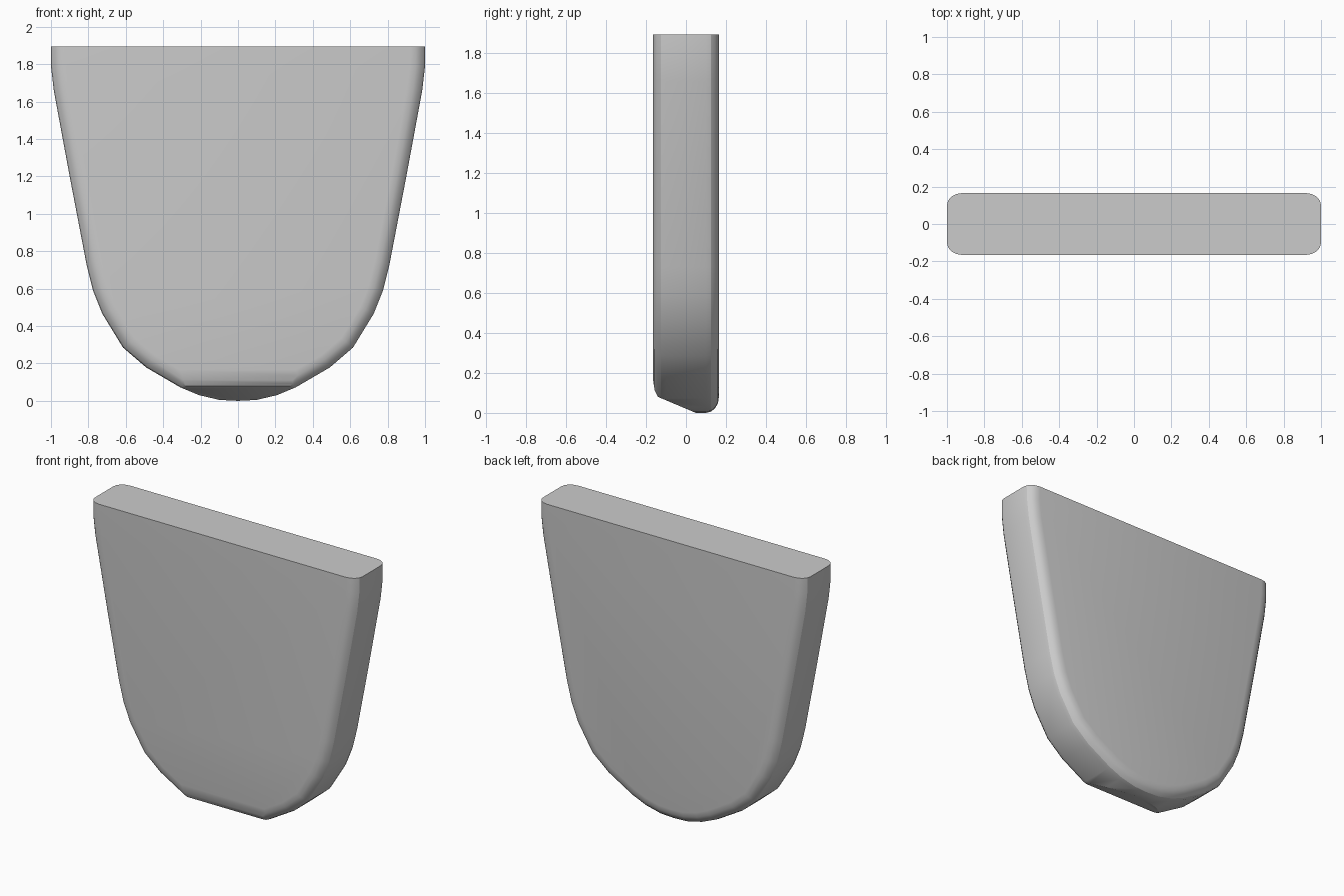
import bpy
import bmesh
import math
from mathutils import Vector

if "Cube" in bpy.data.objects:
    bpy.data.objects.remove(bpy.data.objects["Cube"])

TOP, HALF = 1.895, 0.165       # height and half thickness
RX, RY = 0.08, 0.065           # rim rounding: inward and through the depth

# Right half of the outline, top to bottom centre (x, z)
half = [(1.0, TOP), (1.0, 1.79), (0.985, 1.66), (0.90, 1.20), (0.81, 0.73),
        (0.775, 0.59), (0.725, 0.465), (0.615, 0.285), (0.49, 0.178),
        (0.31, 0.073), (0.21, 0.031), (0.10, 0.005), (0.0, 0.0)]
outline = [Vector(p) for p in half] + [Vector((-x, z)) for x, z in half[-2::-1]]


def inset(d):
    """Move the outline inward by d, keeping the flat top in place."""
    pts = []
    for i, p in enumerate(outline):
        a = outline[max(i - 1, 0)]
        b = outline[min(i + 1, len(outline) - 1)]
        t = (b - a).normalized()
        q = p + Vector((t.y, -t.x)) * d
        pts.append((q.x, TOP if i in (0, len(outline) - 1) else q.y))
    return pts


# Layers through the depth: rounded front rim, straight wall, rounded back rim
STEPS = 4
front = []
for i in range(STEPS + 1):
    a = math.pi / 2 * i / STEPS
    front.append((-HALF + RY * (1 - math.cos(a)), RX * (1 - math.sin(a))))
layers = front + [(-y, d) for y, d in reversed(front)]

bm = bmesh.new()
rings = [[bm.verts.new((x, y, z)) for x, z in inset(d)] for y, d in layers]
n = len(outline)
for r0, r1 in zip(rings, rings[1:]):
    for i in range(n - 1):
        bm.faces.new((r0[i], r0[i + 1], r1[i + 1], r1[i]))
bm.faces.new(rings[0])
bm.faces.new(rings[-1])
bm.faces.new([r[0] for r in rings] + [r[-1] for r in reversed(rings)])

# Sloped chamfer under the front, softened by two steeper cuts above it (y, z)
slope = [(0.04, 0.004), (-0.14, 0.08), (-0.156, 0.11), (-HALF, 0.165)]
for (y0, z0), (y1, z1) in zip(slope, slope[1:]):
    cut = bmesh.ops.bisect_plane(
        bm, geom=bm.verts[:] + bm.edges[:] + bm.faces[:], dist=1e-5,
        plane_co=(0, y0, z0), plane_no=(0, -(z1 - z0), y1 - y0),
        clear_outer=True)
    edges = [e for e in cut["geom_cut"]
             if isinstance(e, bmesh.types.BMEdge) and e.is_boundary]
    bmesh.ops.holes_fill(bm, edges=edges, sides=0)
bmesh.ops.recalc_face_normals(bm, faces=bm.faces[:])

mesh = bpy.data.meshes.new("rounded_plate")
bm.to_mesh(mesh)
bm.free()
plate = bpy.data.objects.new("rounded_plate", mesh)
bpy.context.collection.objects.link(plate)
bpy.context.view_layer.objects.active = plate
plate.select_set(True)
bpy.ops.object.shade_smooth_by_angle(angle=math.radians(25))
